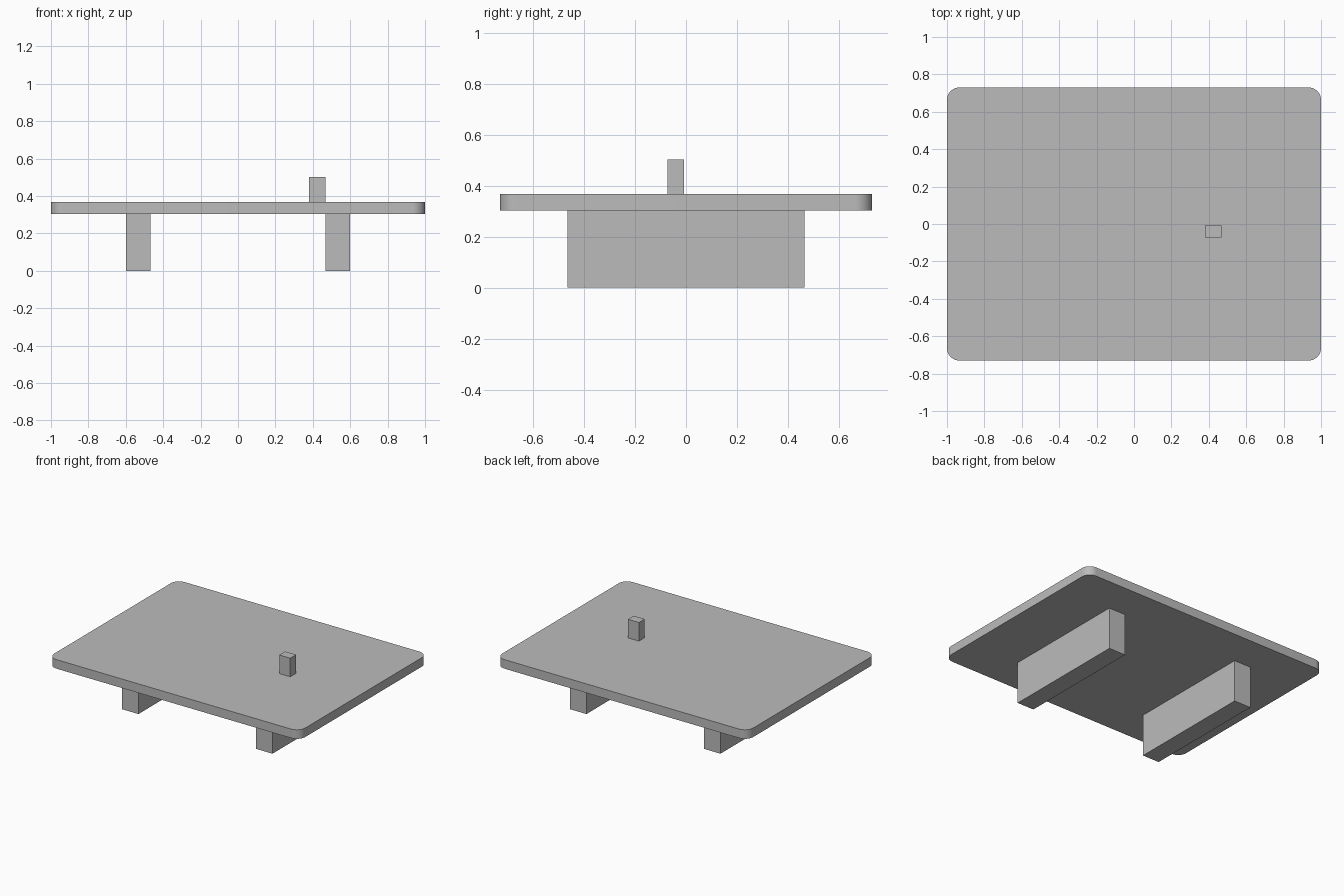
import bpy
import bmesh
from math import radians

if "Cube" in bpy.data.objects:
    bpy.data.objects.remove(bpy.data.objects["Cube"], do_unlink=True)

# Single grey material
grey = bpy.data.materials.new("plain_grey")
grey.use_nodes = True
colour = (0.5, 0.5, 0.5, 1)
grey.diffuse_color = colour
grey.node_tree.nodes["Principled BSDF"].inputs["Base Color"].default_value = colour


def box(name, low, high, corner_radius=0):
    """Box between two corners, with optional rounded upright edges."""
    bm = bmesh.new()
    bmesh.ops.create_cube(bm, size=1)
    for v in bm.verts:
        v.co = [(a + b) / 2 + c * (b - a) for a, b, c in zip(low, high, v.co)]
    if corner_radius:
        upright = [e for e in bm.edges
                   if abs(e.verts[0].co.z - e.verts[1].co.z) > 0.001]
        bmesh.ops.bevel(bm, geom=upright, offset=corner_radius, segments=10,
                        profile=0.5, affect='EDGES')
    mesh = bpy.data.meshes.new(name)
    bm.to_mesh(mesh)
    bm.free()
    mesh.materials.append(grey)
    obj = bpy.data.objects.new(name, mesh)
    bpy.context.collection.objects.link(obj)
    return obj


# Rounded top board
board = box("table_top", (-1, -0.73, 0.303), (1, 0.73, 0.368), 0.067)
bpy.ops.object.select_all(action='DESELECT')
board.select_set(True)
bpy.context.view_layer.objects.active = board
bpy.ops.object.shade_smooth_by_angle(angle=radians(30))

# Two long support blocks under the board
box("left_support", (0.467, -0.465, 0), (0.6, 0.465, 0.303))
box("right_support", (-0.6, -0.465, 0), (-0.467, 0.465, 0.303))

# Small upright peg on the board
box("peg", (0.38, -0.073, 0.368), (0.467, -0.007, 0.502))
